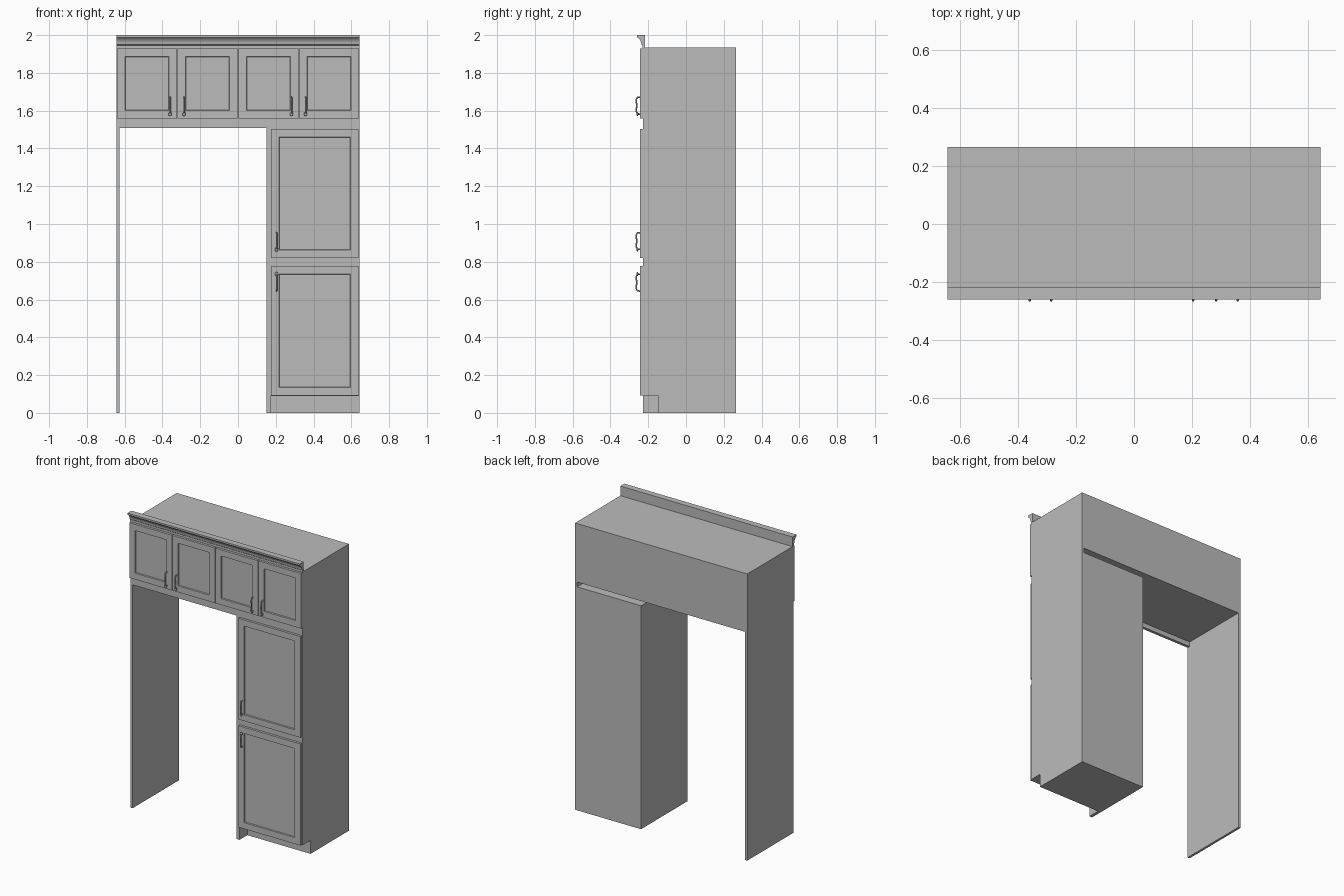
import bpy
import bmesh
from mathutils import Vector

default = bpy.data.objects.get("Cube")
if default:
    bpy.data.objects.remove(default, do_unlink=True)

grey = bpy.data.materials.new("warm_grey")
grey.use_nodes = True
COLOUR = (0.5, 0.5, 0.5, 1)
grey.diffuse_color = COLOUR
grey.node_tree.nodes["Principled BSDF"].inputs["Base Color"].default_value = COLOUR

# Main planes of the cabinet run
LEFT, RIGHT = 0.643, -0.643
FRONT, BACK = -0.228, 0.265
DOOR_FRONT = -0.244
TOP, TALL_TOP, UPPER_FLOOR = 1.935, 1.508, 1.54
BOARD = 0.016
KICK_Y, KICK_Z = -0.145, 0.09
TALL_X, STILE_X = 0.15, 0.171


def finish(name, bm):
    bmesh.ops.recalc_face_normals(bm, faces=bm.faces)
    mesh = bpy.data.meshes.new(name)
    bm.to_mesh(mesh)
    bm.free()
    mesh.materials.append(grey)
    obj = bpy.data.objects.new(name, mesh)
    bpy.context.collection.objects.link(obj)
    return obj


def extrude_x(name, profile, x0, x1):
    """Sweep a (y, z) outline along x."""
    bm = bmesh.new()
    face = bm.faces.new([bm.verts.new((x0, y, z)) for y, z in profile])
    out = bmesh.ops.extrude_face_region(bm, geom=[face])
    moved = [v for v in out["geom"] if isinstance(v, bmesh.types.BMVert)]
    bmesh.ops.translate(bm, verts=moved, vec=(x1 - x0, 0, 0))
    return finish(name, bm)


def box(name, x0, x1, y0, y1, z0, z1):
    return extrude_x(name, [(y0, z0), (y1, z0), (y1, z1), (y0, z1)], x0, x1)


def notched(name, x0, x1, top):
    """Upright body with a toe-kick notch at the front."""
    return extrude_x(name, [(KICK_Y, 0), (BACK, 0), (BACK, top), (FRONT, top),
                            (FRONT, KICK_Z), (KICK_Y, KICK_Z)], x0, x1)


def door(name, x0, x1, z0, z1):
    """Framed door with a recessed centre panel."""
    bm = bmesh.new()
    bmesh.ops.create_cube(bm, size=1)
    for v in bm.verts:
        v.co = ((x0 + x1) / 2 + v.co.x * (x1 - x0),
                (DOOR_FRONT + FRONT) / 2 + v.co.y * (FRONT - DOOR_FRONT),
                (z0 + z1) / 2 + v.co.z * (z1 - z0))
    bm.normal_update()
    face = min(bm.faces, key=lambda f: f.calc_center_median().y)
    bmesh.ops.inset_region(bm, faces=[face], thickness=0.06)
    bmesh.ops.inset_region(bm, faces=[face], thickness=0.004, depth=-0.007)
    return finish(name, bm)


def handle(name, x, z, up):
    """Bow pull; z is the knob end and up is the direction it runs."""
    curve = bpy.data.curves.new(name, "CURVE")
    curve.dimensions = "3D"
    curve.bevel_depth = 0.004
    curve.bevel_resolution = 2
    curve.resolution_u = 4
    curve.use_fill_caps = True
    path = [(DOOR_FRONT, 0), (-0.258, 0.003), (-0.261, 0.045), (-0.258, 0.087), (DOOR_FRONT, 0.09)]
    spline = curve.splines.new("BEZIER")
    spline.bezier_points.add(len(path) - 1)
    for point, (y, dz) in zip(spline.bezier_points, path):
        point.co = (x, y, z + up * dz)
        point.handle_left_type = point.handle_right_type = "AUTO"
    temp = bpy.data.objects.new(name, curve)
    bpy.context.collection.objects.link(temp)
    bpy.context.view_layer.update()
    mesh = bpy.data.meshes.new_from_object(temp.evaluated_get(bpy.context.evaluated_depsgraph_get()))
    bm = bmesh.new()
    bm.from_mesh(mesh)
    bpy.data.objects.remove(temp, do_unlink=True)
    bpy.data.meshes.remove(mesh)
    # Rounded drop at the knob end
    knob = bmesh.ops.create_uvsphere(bm, u_segments=12, v_segments=8, radius=1)["verts"]
    bmesh.ops.scale(bm, verts=knob, vec=(0.009, 0.005, 0.011))
    bmesh.ops.translate(bm, verts=knob, vec=Vector((x, -0.257, z)))
    obj = finish(name, bm)
    for poly in obj.data.polygons:
        poly.use_smooth = True
    return obj


# Carcasses, end panels and face frame
notched("tall_cabinet", TALL_X, LEFT - BOARD, TALL_TOP)
notched("left_end_panel", LEFT - BOARD, LEFT, TOP)
box("right_end_panel", RIGHT, RIGHT + BOARD, FRONT, BACK, 0, TOP)
box("toe_kick_stile", TALL_X, STILE_X, FRONT, KICK_Y, 0, KICK_Z)
box("upper_cabinet", RIGHT + BOARD, LEFT - BOARD, FRONT + 0.02, BACK, UPPER_FLOOR, TOP)
box("upper_face_frame", RIGHT + BOARD, LEFT - BOARD, FRONT, FRONT + 0.02, TALL_TOP, TOP)

# Crown moulding
extrude_x("crown_moulding", [
    (-0.218, 1.932), (-0.218, 2), (-0.26, 2), (-0.26, 1.988), (-0.254, 1.985),
    (-0.245, 1.976), (-0.239, 1.965), (-0.236, 1.95), (-0.231, 1.946), (-0.231, 1.932),
], RIGHT, LEFT)

# Upper doors, paired around their handles
width = (LEFT - RIGHT) / 4
for i in range(4):
    x0 = RIGHT + i * width
    x1 = x0 + width
    door(f"upper_door_{i + 1}", x0 + 0.002, x1 - 0.002, 1.558, 1.93)
    handle(f"upper_handle_{i + 1}", x1 - 0.038 if i % 2 == 0 else x0 + 0.036, 1.582, 1)

# Tall cabinet doors
door("tall_upper_door", 0.174, 0.637, 0.82, 1.503)
door("tall_lower_door", 0.174, 0.637, 0.092, 0.778)
handle("tall_upper_handle", 0.204, 0.865, 1)
handle("tall_lower_handle", 0.204, 0.735, -1)
